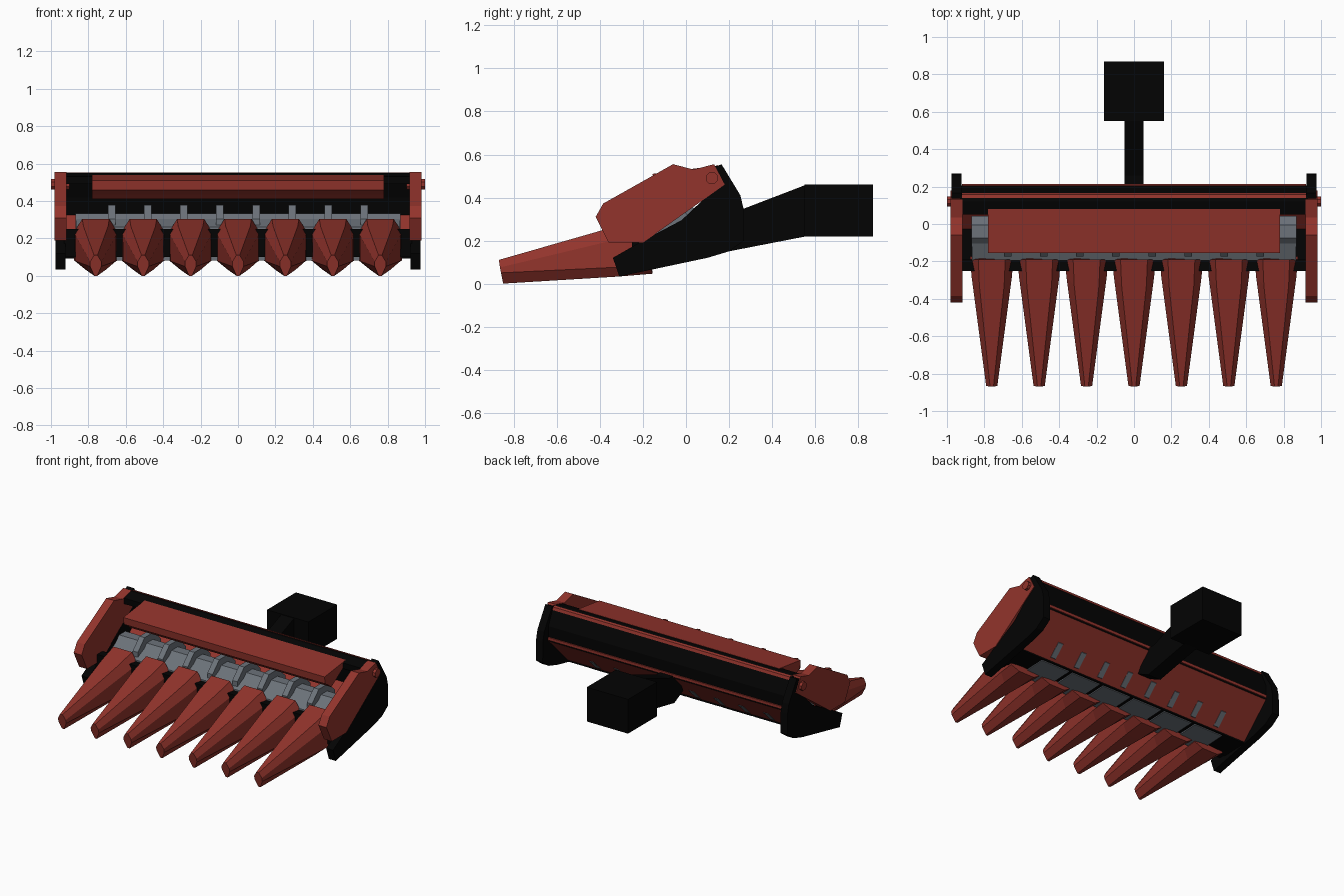
import bpy, bmesh
from math import cos, sin, pi


def material(name, rgb):
    m = bpy.data.materials.new(name)
    m.diffuse_color = (*rgb, 1)
    return m


RED = material("red_paint", (0.29, 0.034, 0.025))
BLACK = material("black_paint", (0.001, 0.001, 0.001))
GREY = material("grey_metal", (0.15, 0.17, 0.195))


def loft(name, rings, mat):
    """Skin a closed solid through rings of equal point count."""
    bm = bmesh.new()
    vs = [[bm.verts.new(p) for p in r] for r in rings]
    n = len(rings[0])
    for a, b in zip(vs, vs[1:]):
        for i in range(n):
            j = (i + 1) % n
            bm.faces.new((a[i], a[j], b[j], b[i]))
    bm.faces.new(vs[0])
    bm.faces.new(vs[-1])
    bmesh.ops.recalc_face_normals(bm, faces=bm.faces)
    me = bpy.data.meshes.new(name)
    bm.to_mesh(me)
    bm.free()
    me.materials.append(mat)
    ob = bpy.data.objects.new(name, me)
    bpy.context.collection.objects.link(ob)
    return ob


def prism(name, yz, x0, x1, mat):
    """Side profile extruded across x."""
    return loft(name, [[(x, y, z) for y, z in yz] for x in (x0, x1)], mat)


def polygon(cy, cz, r, n, turn=0.5):
    return [(cy + r * cos(2 * pi * (i + turn) / n), cz + r * sin(2 * pi * (i + turn) / n))
            for i in range(n)]


def rect(y0, y1, z0, z1):
    return [(y0, z0), (y1, z0), (y1, z1), (y0, z1)]


# Row snouts: faceted wedges narrowing to the front
PITCH = 0.2535
tip = [(0.009, -0.87, 0.11), (0.03, -0.865, 0.075), (0.03, -0.86, 0.05), (0.008, -0.85, 0.0)]
mid = [(0.066, -0.33, 0.265), (0.108, -0.28, 0.215), (0.107, -0.28, 0.078), (0.055, -0.31, 0.033)]
rear = [(0.072, -0.19, 0.305), (0.115, -0.19, 0.235), (0.115, -0.17, 0.082), (0.06, -0.155, 0.046)]
for k in range(-3, 4):
    cx = k * PITCH
    rings = [[(cx + x, y, z) for x, y, z in half] + [(cx - x, y, z) for x, y, z in half[::-1]]
             for half in (tip, mid, rear)]
    loft(f"row_snout_{k + 4}", rings, RED)

# Floor plates in the gaps between the snouts
for k in range(6):
    cx = (k - 2.5) * PITCH
    prism(f"gap_plate_{k + 1}", [(-0.24, 0.082), (-0.02, 0.093), (-0.02, 0.11), (-0.24, 0.1)],
          cx - 0.112, cx + 0.112, GREY)

# Front crossbeam and deck
prism("front_beam", rect(-0.25, -0.19, 0.1, 0.25), -0.93, 0.93, BLACK)
prism("deck", [(-0.2, 0.092), (-0.01, 0.1), (-0.01, 0.12), (-0.2, 0.115)], -0.93, 0.93, BLACK)

# Auger tube with raised flights and a front skirt
prism("auger_tube", polygon(-0.04, 0.25, 0.09, 8), -0.87, 0.87, GREY)
prism("auger_skirt", [(-0.195, 0.19), (-0.06, 0.19), (-0.06, 0.325), (-0.195, 0.26)],
      -0.865, 0.865, GREY)
for k in range(8):
    cx = (k - 3.5) * 0.193
    prism(f"auger_flight_{k + 1}", polygon(-0.045, 0.252, 0.138, 8), cx - 0.02, cx + 0.02, GREY)

# Sloping trough pan
prism("trough_pan", [(-0.02, 0.1), (0.205, 0.325), (0.19, 0.337), (-0.035, 0.112)],
      -0.93, 0.93, RED)

# Rear wall with top beam and trim strips
prism("rear_wall", [(0.05, 0.53), (0.12, 0.55), (0.155, 0.545), (0.205, 0.43), (0.205, 0.325),
                    (0.18, 0.31), (0.165, 0.42), (0.13, 0.51), (0.05, 0.49)], -0.93, 0.93, BLACK)
prism("top_trim", [(0.15, 0.528), (0.165, 0.528), (0.158, 0.547), (0.14, 0.552)],
      -0.92, 0.92, RED)
prism("lower_trim", rect(0.19, 0.213, 0.335, 0.355), -0.92, 0.92, RED)

# Hood over the auger
prism("hood", [(-0.155, 0.51), (0.08, 0.54), (0.08, 0.515), (-0.08, 0.41),
               (-0.11, 0.435), (-0.15, 0.46)], -0.78, 0.78, RED)

# Side plates, arms and pivots, mirrored left and right
plate = [(-0.34, 0.12), (-0.31, 0.033), (0.1, 0.12), (0.2, 0.15), (0.27, 0.2), (0.268, 0.345),
         (0.253, 0.41), (0.165, 0.555), (0.12, 0.535), (0.09, 0.40), (-0.02, 0.295), (-0.2, 0.2)]
arm = [(-0.42, 0.31), (-0.385, 0.372), (-0.06, 0.555), (0.035, 0.53),
       (0.13, 0.555), (0.18, 0.46), (-0.2, 0.19), (-0.36, 0.19)]
for side, s in (("left", -1), ("right", 1)):
    prism(side + "_side_plate", plate, s * 0.922, s * 0.975, BLACK)
    prism(side + "_arm", arm, s * 0.918, s * 0.98, RED)
    prism(side + "_pivot", polygon(0.12, 0.49, 0.03, 8), s * 0.9, s * 1.0, RED)

# Rear neck and coupling box
prism("coupling_neck", [(0.1, 0.2), (0.2, 0.15), (0.56, 0.22), (0.56, 0.46),
                        (0.26, 0.345), (0.18, 0.34)], -0.05, 0.05, BLACK)
prism("coupling_box", rect(0.55, 0.87, 0.22, 0.46), -0.16, 0.16, BLACK)
